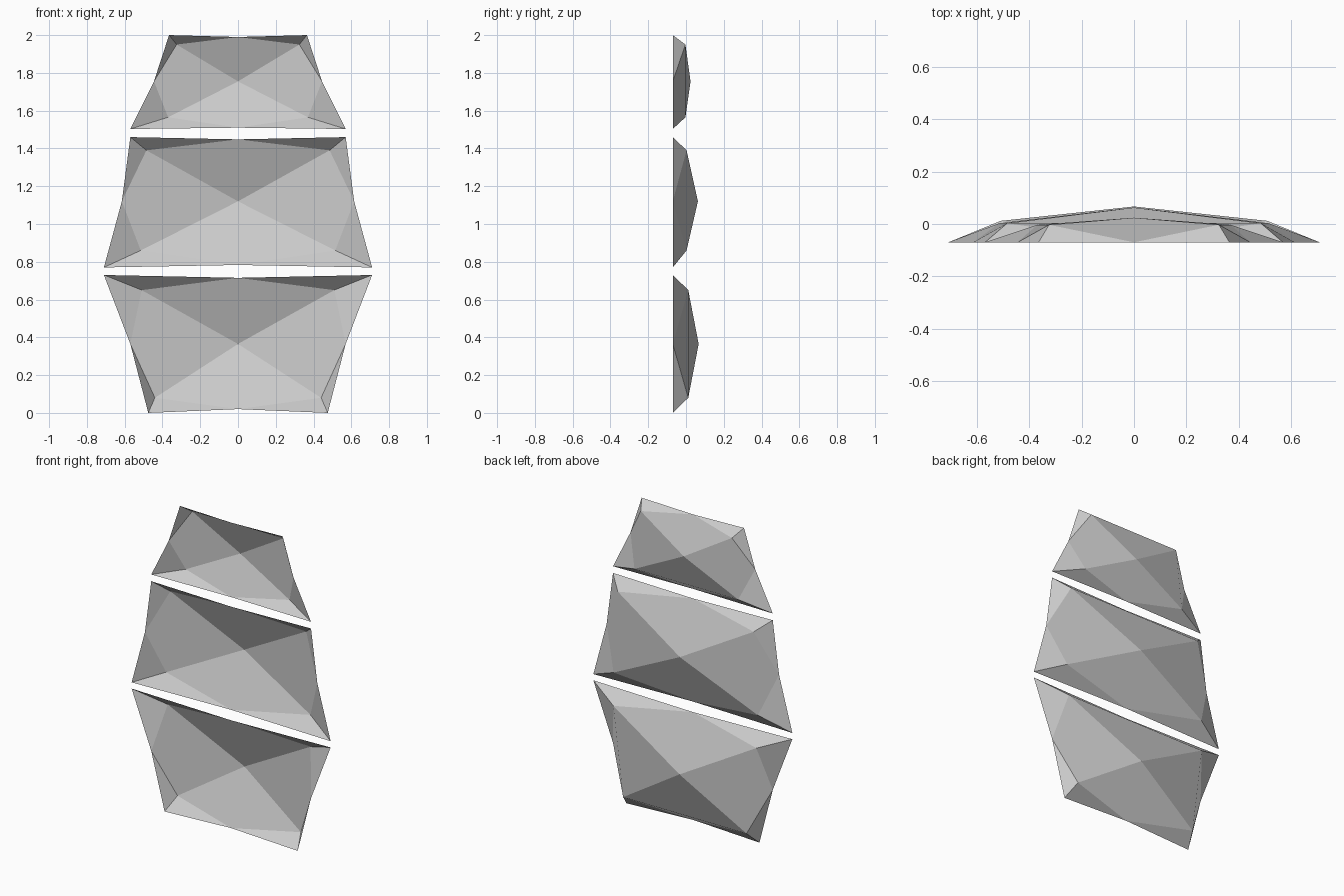
import bpy, bmesh

if "Cube" in bpy.data.objects:
    bpy.data.objects.remove(bpy.data.objects["Cube"])

BACK = -0.07  # y of the open rim


def plate(name, z0, z1, zc, rim, rim_mid, rim_z, inner_b, inner_t, inner_y, peak):
    """Open faceted shell: rim ring, inner ring and a raised centre point."""
    bm = bmesh.new()
    v = lambda x, y, z: bm.verts.new((x, y, z))
    (xb, xt), (zb, zt) = rim, rim_z
    (ib, izb), (it, izt) = inner_b, inner_t
    im = (ib + it) / 2
    # rings run: bottom-left, bottom, bottom-right, right, top-right, top, top-left, left
    outer = [v(x, BACK, z) for x, z in (
        (-xb, z0), (0, zb), (xb, z0), (rim_mid, zc),
        (xt, z1), (0, zt), (-xt, z1), (-rim_mid, zc))]
    inner = [v(x, inner_y, z) for x, z in (
        (-ib, izb), (0, izb), (ib, izb), (im, zc),
        (it, izt), (0, izt), (-it, izt), (-im, zc))]
    centre = v(0, peak, zc)
    for c in (0, 2, 4, 6):
        for m in ((c + 1) % 8, (c - 1) % 8):
            # corner triangle and folded half-kite
            bm.faces.new((inner[c], outer[c], outer[m]))
            bm.faces.new((inner[c], outer[m], inner[m], centre))
    bmesh.ops.recalc_face_normals(bm, faces=bm.faces)
    bm.normal_update()
    if sum(f.normal.y for f in bm.faces) < 0:
        bmesh.ops.reverse_faces(bm, faces=bm.faces)
    mesh = bpy.data.meshes.new(name)
    bm.to_mesh(mesh)
    bm.free()
    bpy.context.collection.objects.link(bpy.data.objects.new(name, mesh))


# three stacked plates
plate("lower_plate", 0.0, 0.73, 0.365, (0.475, 0.71), 0.57, (0.02, 0.715),
      (0.44, 0.08), (0.51, 0.65), 0.012, 0.067)
plate("middle_plate", 0.77, 1.46, 1.12, (0.71, 0.57), 0.615, (0.783, 1.448),
      (0.515, 0.86), (0.485, 1.39), 0.003, 0.063)
plate("upper_plate", 1.503, 2.0, 1.755, (0.57, 0.365), 0.445, (1.51, 1.99),
      (0.37, 1.565), (0.325, 1.95), -0.003, 0.024)
